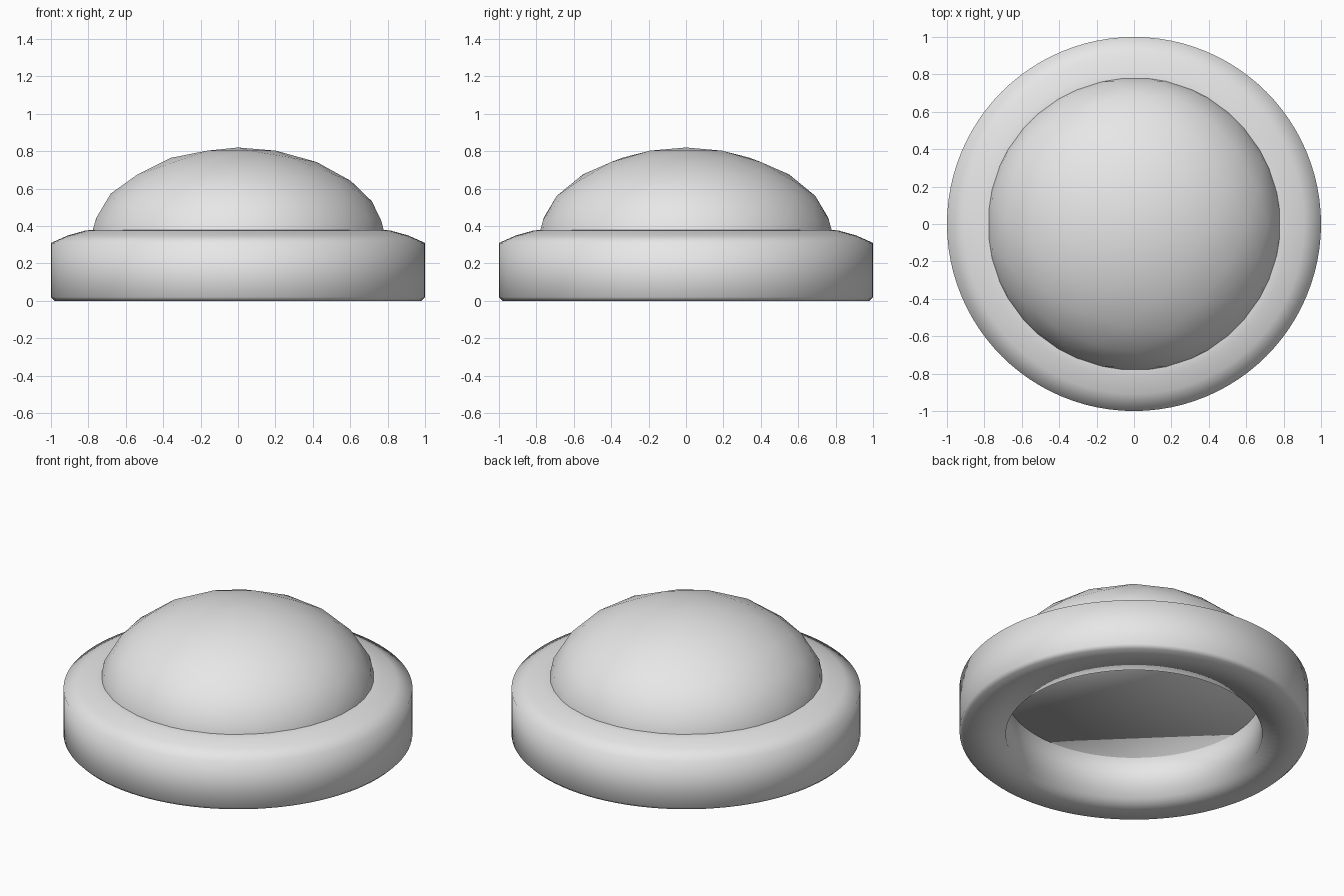
import bpy, bmesh, math

if "Cube" in bpy.data.objects:
    bpy.data.objects.remove(bpy.data.objects["Cube"])

grey = bpy.data.materials.new("light_grey")
grey.diffuse_color = (0.8, 0.8, 0.8, 1)
grey.use_nodes = True
grey.node_tree.nodes["Principled BSDF"].inputs["Base Color"].default_value = grey.diffuse_color


def finish(name, bm):
    bmesh.ops.recalc_face_normals(bm, faces=bm.faces[:])
    for f in bm.faces:
        f.smooth = True
    mesh = bpy.data.meshes.new(name)
    bm.to_mesh(mesh)
    bm.free()
    mesh.materials.append(grey)
    obj = bpy.data.objects.new(name, mesh)
    bpy.context.collection.objects.link(obj)
    return obj


# Base ring: a closed profile (radius, height) turned about z
profile = [(0.735, 0), (0.98, 0), (1, 0.02), (1, 0.31), (0.91, 0.35),
           (0.82, 0.375), (0.78, 0.38), (0.735, 0.38)]
SIDES = 96
bm = bmesh.new()
rings = []
for i in range(SIDES):
    a = 2 * math.pi * i / SIDES
    rings.append([bm.verts.new((r * math.cos(a), r * math.sin(a), z)) for r, z in profile])
n = len(profile)
for i in range(SIDES):
    p, q = rings[i], rings[(i + 1) % SIDES]
    for j in range(n):
        k = (j + 1) % n
        bm.faces.new((p[j], q[j], q[k], p[k]))
finish("base_ring", bm)

# Dome: flattened icosphere cut just below its equator, with a flat underside
bm = bmesh.new()
bmesh.ops.create_icosphere(bm, subdivisions=3, radius=1)
for v in bm.verts:
    v.co = (0.8 * v.co.x, 0.8 * v.co.y, 0.3 + 0.52 * v.co.z)
bmesh.ops.bisect_plane(bm, geom=bm.verts[:] + bm.edges[:] + bm.faces[:],
                       plane_co=(0, 0, 0.267), plane_no=(0, 0, 1), clear_inner=True)
bmesh.ops.holes_fill(bm, edges=[e for e in bm.edges if e.is_boundary], sides=0)
finish("dome", bm)
